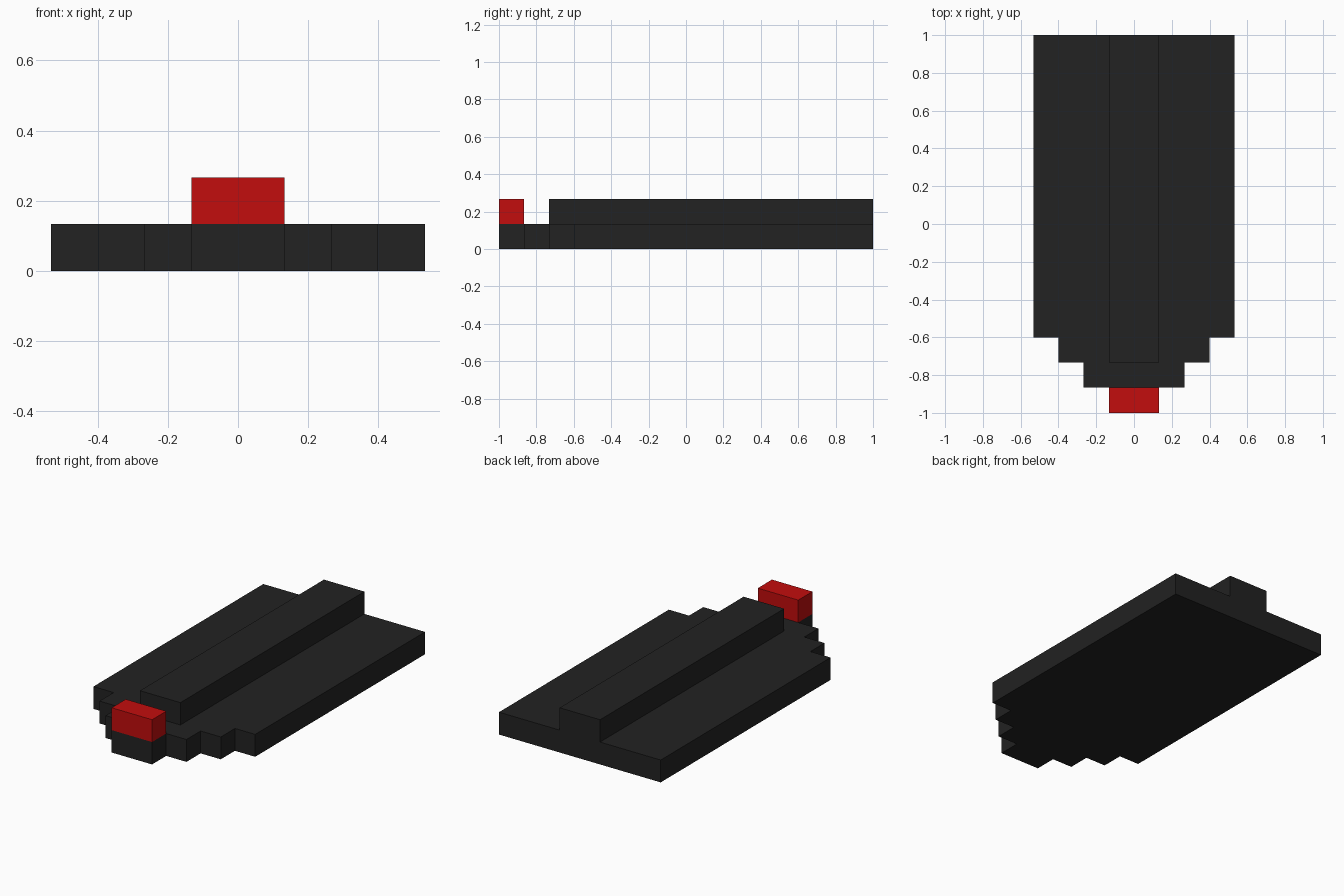
import bpy
import bmesh

cube = bpy.data.objects.get("Cube")
if cube:
    bpy.data.objects.remove(cube, do_unlink=True)

U = 2 / 15  # one block unit: the model is 15 units long


def make_material(name, rgb):
    mat = bpy.data.materials.new(name)
    mat.use_nodes = True
    colour = (*rgb, 1.0)
    mat.diffuse_color = colour
    mat.node_tree.nodes["Principled BSDF"].inputs["Base Color"].default_value = colour
    return mat


def extrude_outline(name, outline, z0, z1, mat):
    """Flat-shaded prism from a counter-clockwise outline, in block units."""
    bm = bmesh.new()
    base = bm.faces.new([bm.verts.new((x * U, y * U, z0 * U)) for x, y in outline])
    top = bmesh.ops.extrude_face_region(bm, geom=[base], use_keep_orig=True)
    verts = [g for g in top["geom"] if isinstance(g, bmesh.types.BMVert)]
    bmesh.ops.translate(bm, verts=verts, vec=(0, 0, (z1 - z0) * U))
    bmesh.ops.recalc_face_normals(bm, faces=bm.faces)
    mesh = bpy.data.meshes.new(name)
    bm.to_mesh(mesh)
    bm.free()
    mesh.materials.append(mat)
    obj = bpy.data.objects.new(name, mesh)
    bpy.context.collection.objects.link(obj)
    return obj


def rectangle(half_width, y0, y1):
    return [(-half_width, y0), (half_width, y0), (half_width, y1), (-half_width, y1)]


black = make_material("charcoal black", (0.016, 0.016, 0.016))
red = make_material("bright red", (0.54, 0.004, 0.004))

# Base slab: the nose widens by one unit a side at each step
right_edge = []
for step in range(4):
    y = -7.5 + step
    right_edge += [(step + 1, y), (step + 1, y + 1 if step < 3 else 7.5)]
left_edge = [(-x, y) for x, y in reversed(right_edge)]
extrude_outline("stepped_base", right_edge + left_edge, 0, 1, black)

# Raised centre rib
extrude_outline("centre_rib", rectangle(1, -5.5, 7.5), 1, 2, black)

# Front sight block on the nose tip
extrude_outline("front_block", rectangle(1, -7.5, -6.5), 1, 2, red)
